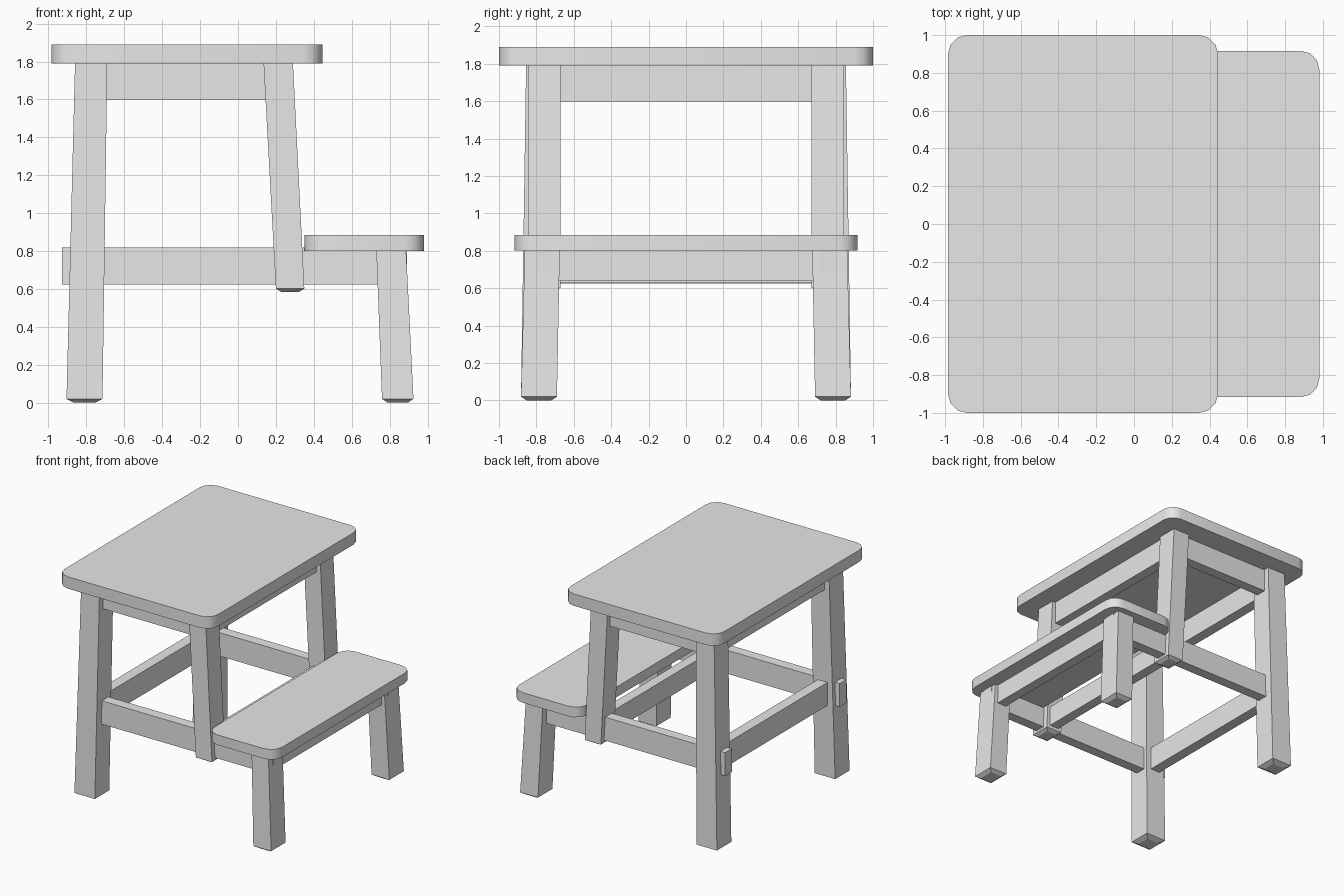
import bpy
import bmesh

old = bpy.data.objects.get("Cube")
if old:
    bpy.data.objects.remove(old, do_unlink=True)

paint = bpy.data.materials.new("light grey")
paint.use_nodes = True
grey = (0.8, 0.8, 0.8, 1.0)
paint.diffuse_color = grey
paint.node_tree.nodes["Principled BSDF"].inputs["Base Color"].default_value = grey


def finish(bm, name):
    bmesh.ops.recalc_face_normals(bm, faces=bm.faces)
    mesh = bpy.data.meshes.new(name)
    bm.to_mesh(mesh)
    bm.free()
    mesh.materials.append(paint)
    obj = bpy.data.objects.new(name, mesh)
    bpy.context.collection.objects.link(obj)
    return obj


def ring(bm, x, y, z, inset=0.0):
    """Rectangle of vertices at height z from x and y ranges."""
    x0, x1 = x[0] + inset, x[1] - inset
    y0, y1 = y[0] + inset, y[1] - inset
    return [bm.verts.new((px, py, z))
            for px, py in ((x0, y0), (x1, y0), (x1, y1), (x0, y1))]


def loft(name, rings):
    """Closed solid through a list of (x range, y range, z, inset)."""
    bm = bmesh.new()
    loops = [ring(bm, *r) for r in rings]
    bm.faces.new(loops[0])
    bm.faces.new(loops[-1])
    for a, b in zip(loops, loops[1:]):
        for i in range(4):
            j = (i + 1) % 4
            bm.faces.new((a[i], a[j], b[j], b[i]))
    return finish(bm, name)


def box(name, x, y, z):
    return loft(name, [(x, y, z[0]), (x, y, z[1])])


def board(name, x, y, z, radius):
    """Slab with rounded vertical corners."""
    bm = bmesh.new()
    low, high = ring(bm, x, y, z[0]), ring(bm, x, y, z[1])
    bm.faces.new(low)
    bm.faces.new(high)
    for i in range(4):
        j = (i + 1) % 4
        bm.faces.new((low[i], low[j], high[j], high[i]))
    corners = [e for e in bm.edges
               if abs(e.verts[0].co.z - e.verts[1].co.z) > 0.01]
    bmesh.ops.bevel(bm, geom=corners, offset=radius, segments=3,
                    profile=0.5, affect='EDGES')
    obj = finish(bm, name)
    bpy.ops.object.select_all(action='DESELECT')
    obj.select_set(True)
    bpy.context.view_layer.objects.active = obj
    bpy.ops.object.shade_smooth_by_angle(angle=0.9)


def span(side, near, far):
    """Range in y on the front (-1) or back (+1) side."""
    return tuple(sorted((side * near, side * far)))


# Seat and lower step
board("seat", (-0.985, 0.445), (-1, 1), (1.79, 1.89), 0.1)
board("step", (0.35, 0.982), (-0.917, 0.917), (0.8, 0.885), 0.1)

for side, word in ((-1, "front"), (1, "back")):
    # Splayed legs with chamfered feet
    top, foot = span(side, 0.67, 0.855), span(side, 0.69, 0.882)
    tall = (-0.905, -0.715)
    loft("tall_leg_" + word, [(tall, foot, 0, 0.04), (tall, foot, 0.02),
                              ((-0.86, -0.69), top, 1.79)])
    short = (0.76, 0.926)
    loft("step_leg_" + word, [(short, foot, 0, 0.03), (short, foot, 0.02),
                              ((0.73, 0.887), span(side, 0.675, 0.862), 0.8)])
    lean, straight = (0.2, 0.35), span(side, 0.672, 0.846)
    loft("middle_leg_" + word, [(lean, straight, 0.585, 0.028),
                                (lean, straight, 0.602),
                                ((0.135, 0.29), straight, 1.79)])
    # Long side rail, its ends showing through the legs, and upper side apron
    rail_y = span(side, 0.717, 0.805)
    box("side_rail_" + word, (-0.928, 0.893), rail_y, (0.623, 0.82))
    box("side_apron_" + word, (-0.75, 0.2), rail_y, (1.597, 1.79))

# Rails and aprons running from front to back
for name, x, z in (
        ("seat_apron_right", (-0.82, -0.73), (1.597, 1.79)),
        ("seat_apron_left", (0.175, 0.26), (1.597, 1.79)),
        ("tall_leg_rail", (-0.84, -0.75), (0.625, 0.82)),
        ("middle_leg_rail", (0.23, 0.315), (0.63, 0.8)),
        ("step_apron", (0.775, 0.86), (0.637, 0.8))):
    box(name, x, (-0.72, 0.72), z)
